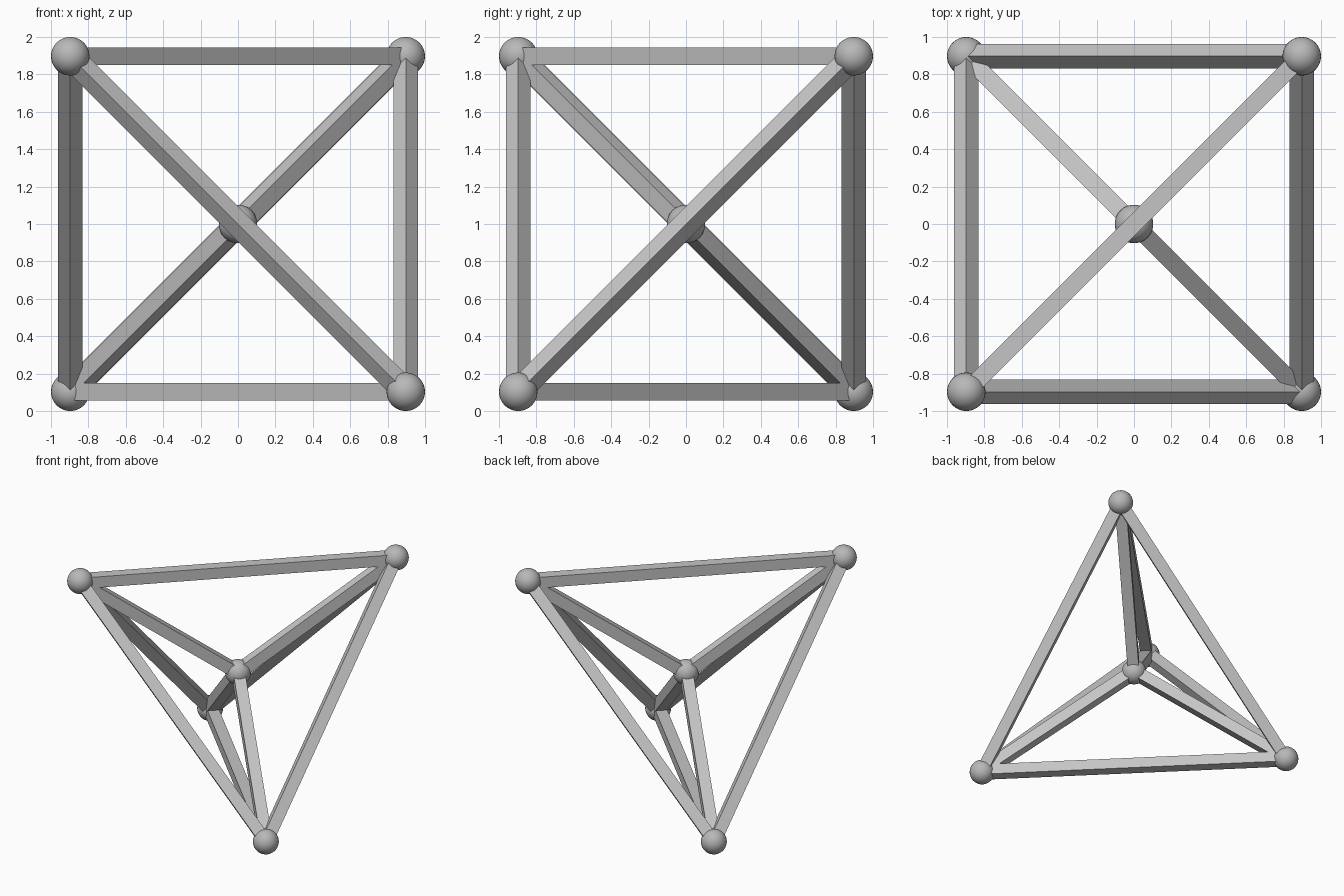
import bpy
from itertools import combinations
from mathutils import Vector

if "Cube" in bpy.data.objects:
    bpy.data.objects.remove(bpy.data.objects["Cube"])

C = 0.897          # half size of the cube that holds the tetrahedron
BALL_R = 0.103
BAR_R = 0.0665     # corner radius of the square bars
MID = Vector((0, 0, 1))


def material(name, value):
    m = bpy.data.materials.new(name)
    m.diffuse_color = (value, value, value, 1)
    m.use_nodes = True
    m.node_tree.nodes["Principled BSDF"].inputs["Base Color"].default_value = m.diffuse_color
    return m


ball_grey = material("ball grey", 0.48)
bar_grey = material("bar grey", 0.56)


def ball(name, loc):
    bpy.ops.mesh.primitive_uv_sphere_add(segments=32, ring_count=16, radius=BALL_R, location=loc)
    ob = bpy.context.object
    ob.name = name
    ob.data.materials.append(ball_grey)
    bpy.ops.object.shade_smooth()


def bar(name, a, b):
    # four-sided bar from a to b, turned from upright by the shortest rotation
    d = b - a
    bpy.ops.mesh.primitive_cylinder_add(vertices=4, radius=BAR_R, depth=d.length, location=(a + b) / 2)
    ob = bpy.context.object
    ob.name = name
    ob.rotation_mode = 'QUATERNION'
    ob.rotation_quaternion = Vector((0, 0, 1)).rotation_difference(d)
    ob.data.materials.append(bar_grey)


# corners of the tetrahedron
corners = [MID + C * Vector(v) for v in ((-1, -1, 1), (1, 1, 1), (1, -1, -1), (-1, 1, -1))]

# balls at the corners and in the middle
ball("centre_ball", MID)
for i, c in enumerate(corners):
    ball(f"corner_ball_{i + 1}", c)
    bar(f"inner_bar_{i + 1}", MID, c)

# outer edges
for i, (a, b) in enumerate(combinations(corners, 2)):
    bar(f"edge_bar_{i + 1}", a, b)
